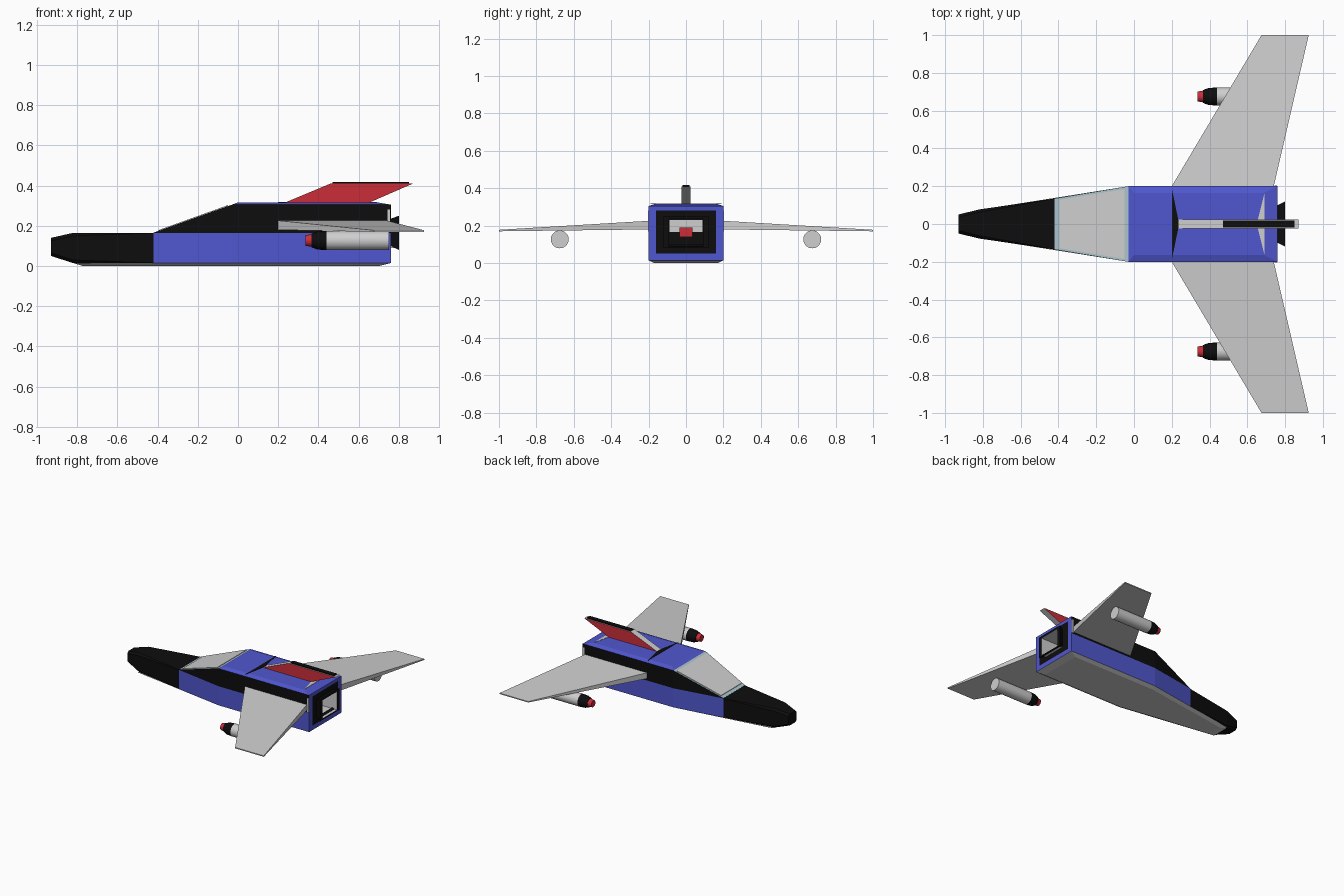
import bpy, bmesh, math
from mathutils import Vector

cube = bpy.data.objects.get("Cube")
if cube:
    bpy.data.objects.remove(cube)


def material(name, r, g, b):
    m = bpy.data.materials.new(name)
    m.use_nodes = True
    m.diffuse_color = (r, g, b, 1)
    bsdf = m.node_tree.nodes["Principled BSDF"]
    bsdf.inputs["Base Color"].default_value = (r, g, b, 1)
    bsdf.inputs["Roughness"].default_value = 0.7
    return m


BLUE = material("hull blue", 0.08, 0.095, 0.62)
BLACK = material("black", 0.004, 0.004, 0.004)
RED = material("red", 0.6, 0.026, 0.04)
LIGHT = material("light grey", 0.62, 0.62, 0.62)
FRAME = material("pale blue", 0.4, 0.55, 0.61)


def loft(name, rings, mats, rule=None, start=True, end=True):
    """Skin a series of equal-length rings; rule(centre, normal) picks a material slot."""
    bm = bmesh.new()
    rows = [[bm.verts.new(p) for p in ring] for ring in rings]
    n = len(rows[0])
    for a, b in zip(rows, rows[1:]):
        for i in range(n):
            j = (i + 1) % n
            bm.faces.new((a[i], a[j], b[j], b[i]))
    if start:
        bm.faces.new(rows[0][::-1])
    if end:
        bm.faces.new(rows[-1])
    bmesh.ops.remove_doubles(bm, verts=bm.verts, dist=0.0001)
    bmesh.ops.recalc_face_normals(bm, faces=bm.faces)
    if rule:
        for f in bm.faces:
            f.material_index = rule(f.calc_center_median(), f.normal)
    mesh = bpy.data.meshes.new(name)
    bm.to_mesh(mesh)
    bm.free()
    for m in mats:
        mesh.materials.append(m)
    ob = bpy.data.objects.new(name, mesh)
    bpy.context.collection.objects.link(ob)
    return ob


def rect(x, w, z0, z1):
    return [(x, -w, z0), (x, w, z0), (x, w, z1), (x, -w, z1)]


def chamfered(x, w, z0, z1, c):
    return [(x, -w + c, z0), (x, w - c, z0), (x, w, z0 + c), (x, w, z1 - c),
            (x, w - c, z1), (x, -w + c, z1), (x, -w, z1 - c), (x, -w, z0 + c)]


def plate(name, outline, z, thick, mat):
    return loft(name, [[(x, y, z) for x, y in outline],
                       [(x, y, z + thick) for x, y in outline]], [mat])


MID = 0.165    # height of the colour split along the sides
BASE = 0.015   # underside of the hull
TOP = 0.305    # top of the hull sides


# Hull: blue below, black above, pale windshield frame on the slope
def hull_ring(x, w, top):
    return [(x, -w, BASE), (x, w, BASE), (x, w, MID),
            (x, w, top), (x, -w, top), (x, -w, MID)]


def hull_colour(c, n):
    if n.z > 0.5:
        return 2 if c.x < -0.03 else 0
    return 1 if c.z > MID + 0.002 else 0


loft("hull", [hull_ring(-0.42, 0.135, MID + 0.001), hull_ring(-0.03, 0.2, TOP),
              hull_ring(0.76, 0.2, TOP)], [BLUE, BLACK, FRAME], hull_colour, end=False)

# Nose
loft("nose", [chamfered(-0.93, 0.05, 0.05, 0.14, 0.015),
              chamfered(-0.82, 0.077, BASE, MID, 0.015),
              chamfered(-0.42, 0.135, BASE, MID, 0.001)], [BLACK])


# Windshield panel lying on the slope
def slope(x):
    return MID + 0.001 + (x + 0.42) * (TOP - MID) / 0.39


corners = [(-0.395, -0.128), (-0.05, -0.185), (-0.05, 0.185), (-0.395, 0.128)]
loft("windshield", [[(x, y, slope(x) + d) for x, y in corners] for d in (0, 0.004)], [LIGHT])


# Roof and belly, both chamfered slabs
def outline(z, nose, nose_w, mid, tail, w):
    half = [(nose, nose_w), (mid, w), (tail, w)]
    return [(x, -y, z) for x, y in half] + [(x, y, z) for x, y in half[::-1]]


loft("roof", [[(x, y, z) for x, y in ((a, -w), (b, -w), (b, w), (a, w))]
              for a, b, w, z in ((-0.03, 0.76, 0.2, TOP), (0.0, 0.69, 0.165, 0.317))], [BLUE])
loft("belly", [outline(BASE, -0.82, 0.075, -0.03, 0.76, 0.2),
               outline(0, -0.77, 0.06, -0.03, 0.7, 0.17)], [LIGHT])

# Slots in the roof in front of and behind the fin
plate("front_roof_slot", [(0.2, -0.19), (0.235, -0.02), (0.235, 0.02), (0.2, 0.19)],
      0.316, 0.003, BLACK)
plate("rear_roof_slot", [(0.69, -0.16), (0.69, 0.16), (0.655, 0.02), (0.655, -0.02)],
      0.316, 0.003, LIGHT)


# Tail frame, flared nozzle and duct
def nozzle_colour(c, n):
    if c.x < 0.7:
        return 2 if abs(n.x) < 0.5 else 1
    return 0 if c.x < 0.765 and (abs(c.y) > 0.155 or not 0.06 < c.z < 0.27) else 1


loft("tail_nozzle", [rect(0.76, 0.2, BASE, TOP), rect(0.76, 0.16, 0.05, 0.28),
                     rect(0.76, 0.1, 0.1, 0.235), rect(0.8, 0.12, 0.08, 0.25),
                     rect(0.8, 0.09, 0.09, 0.235), rect(0.4, 0.09, 0.09, 0.235)],
     [BLUE, BLACK, LIGHT], nozzle_colour, start=False)
loft("duct_panel", [rect(0.4, 0.088, MID, 0.23), rect(0.405, 0.088, MID, 0.23)], [LIGHT])
loft("duct_block", [rect(0.4, 0.035, 0.14, 0.19), rect(0.5, 0.035, 0.14, 0.19)], [RED])

# Tail fin: red sides and leading face, light top and rear
fin_w = 0.025
loft("tail_fin", [[(x, y, z) for x, z in ((0.22, 0.31), (0.64, 0.31), (0.87, 0.41), (0.46, 0.41))]
                  for y in (-fin_w, fin_w)], [RED, LIGHT],
     lambda c, n: 1 if abs(n.y) < 0.5 and (n.z > 0.9 or n.x > 0.2) else 0)
plate("fin_cap", [(0.47, -0.018), (0.85, -0.018), (0.85, 0.018), (0.47, 0.018)],
      0.41, 0.007, BLACK)


def disc(x, y, z, r, sides=20):
    return [(x, y + r * math.cos(math.tau * i / sides), z + r * math.sin(math.tau * i / sides))
            for i in range(sides)]


# Wings, wing-root plates and pods on both sides
for side, s in (("left", 1), ("right", -1)):
    def section(y, a, b, z0, z1):
        return [(a, s * y, z0), (b, s * y, z0), (b, s * y, z1), (a, s * y, z1)]

    loft(side + "_wing", [section(0.2, 0.2, 0.74, 0.18, 0.226),
                          section(1.0, 0.675, 0.925, 0.17, 0.178)], [LIGHT])
    loft(side + "_root_plate", [section(0.2, 0.743, 0.757, 0.17, 0.28),
                                section(0.203, 0.743, 0.757, 0.17, 0.28)], [LIGHT])
    pod = loft(side + "_pod", [disc(x, s * 0.675, 0.127, r) for x, r in
                               ((0.335, 0.026), (0.365, 0.031), (0.365, 0.034), (0.395, 0.045),
                                (0.44, 0.048), (0.75, 0.048))],
               [LIGHT, BLACK, RED],
               lambda c, n: 2 if c.x < 0.364 else 1 if c.x < 0.44 else 0)
    bpy.ops.object.select_all(action="DESELECT")
    pod.select_set(True)
    bpy.context.view_layer.objects.active = pod
    bpy.ops.object.shade_smooth_by_angle(angle=math.radians(30))
